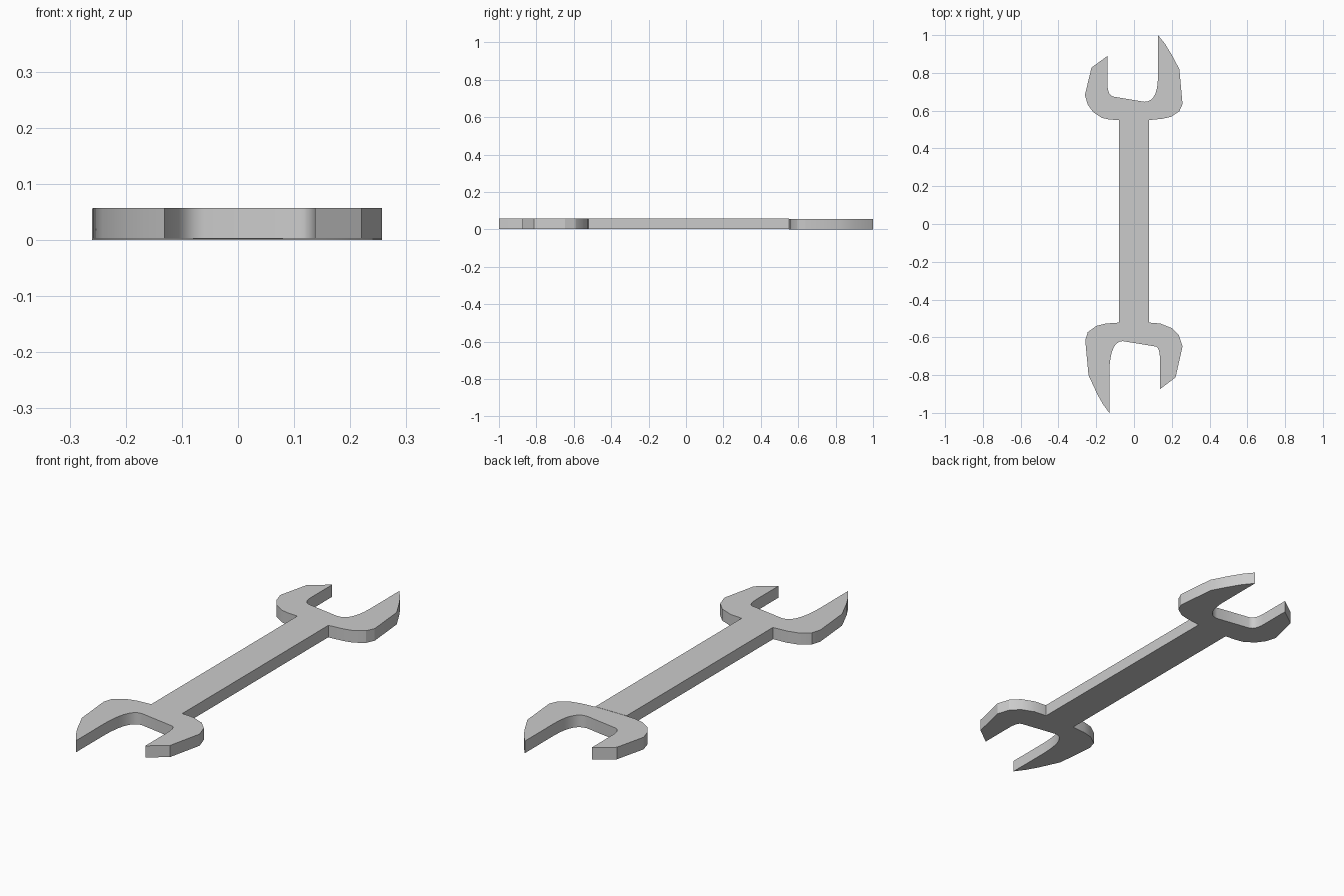
import bpy, bmesh, math
from mathutils import Vector

if "Cube" in bpy.data.objects:
    bpy.data.objects.remove(bpy.data.objects["Cube"])


def curve(a, ctrl, b, n=7):
    """Sample a rounded corner from a to b, pulled towards ctrl."""
    a, c, b = Vector(a), Vector(ctrl), Vector(b)
    return [tuple(a * (1 - t) ** 2 + c * 2 * t * (1 - t) + b * t * t)
            for t in (i / n for i in range(n + 1))]


def plate(name, outline, z0, z1):
    """Extrude a flat outline between two heights."""
    bm = bmesh.new()
    face = bm.faces.new([bm.verts.new((x, y, z0)) for x, y in outline])
    ext = bmesh.ops.extrude_face_region(bm, geom=[face])
    top = [v for v in ext["geom"] if isinstance(v, bmesh.types.BMVert)]
    bmesh.ops.translate(bm, verts=top, vec=(0, 0, z1 - z0))
    bmesh.ops.recalc_face_normals(bm, faces=bm.faces)
    ngons = [f for f in bm.faces if len(f.verts) > 4]
    bmesh.ops.triangulate(bm, faces=ngons)
    me = bpy.data.meshes.new(name)
    bm.to_mesh(me)
    bm.free()
    ob = bpy.data.objects.new(name, me)
    bpy.context.collection.objects.link(ob)
    bpy.context.view_layer.objects.active = ob
    ob.select_set(True)
    bpy.ops.object.shade_smooth_by_angle(angle=math.radians(25))
    ob.select_set(False)
    return ob


# Rear open jaw: long right prong, short left prong
rear = [(0.08, 0.55), (0.15, 0.557), (0.197, 0.568), (0.24, 0.597), (0.257, 0.635),
        (0.24, 0.82), (0.20, 0.895), (0.165, 0.953), (0.127, 1.0)]
rear += curve((0.127, 0.78), (0.125, 0.645), (0.055, 0.647))
rear += curve((-0.108, 0.674), (-0.14, 0.68), (-0.14, 0.74))
rear += [(-0.14, 0.89), (-0.225, 0.828), (-0.26, 0.682), (-0.245, 0.632),
         (-0.215, 0.591), (-0.17, 0.562), (-0.13, 0.553), (-0.08, 0.55)]
plate("rear_jaw", rear, 0.0, 0.056)

# Front open jaw: long left prong, short right prong
front = [(-0.08, -0.522), (-0.15, -0.527), (-0.20, -0.54), (-0.245, -0.573), (-0.258, -0.615),
         (-0.241, -0.80), (-0.195, -0.90), (-0.165, -0.953), (-0.131, -1.0)]
front += curve((-0.131, -0.79), (-0.128, -0.62), (-0.06, -0.62))
front += curve((0.112, -0.648), (0.137, -0.65), (0.137, -0.715))
front += [(0.137, -0.875), (0.22, -0.812), (0.257, -0.648), (0.238, -0.59),
          (0.20, -0.551), (0.14, -0.527), (0.08, -0.522)]
plate("front_jaw", front, 0.003, 0.057)

# Straight flat handle
plate("handle", [(-0.08, -0.522), (0.08, -0.522), (0.08, 0.55), (-0.08, 0.55)], 0.002, 0.057)
